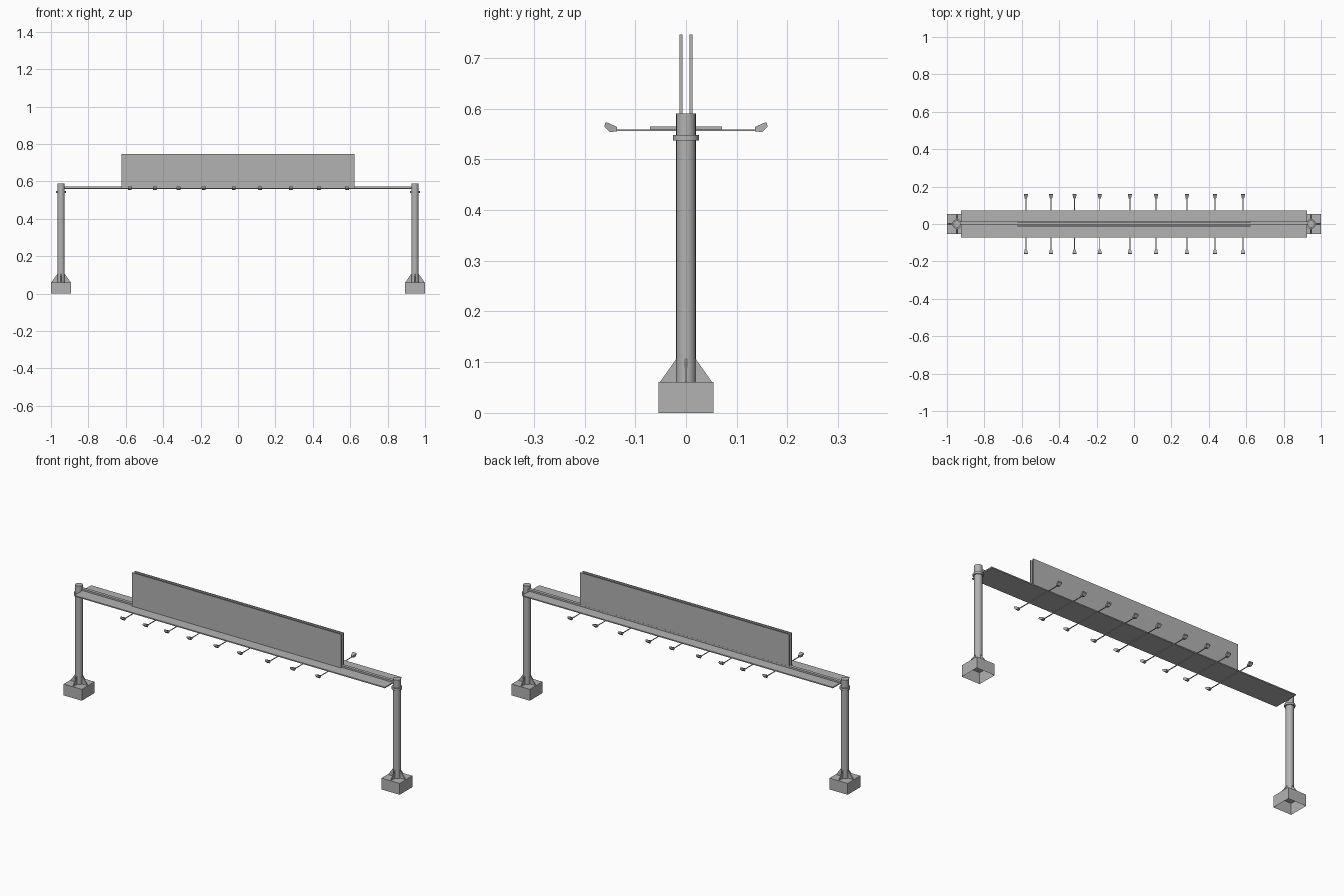
import bpy, bmesh, math
from mathutils import Matrix, Vector

if "Cube" in bpy.data.objects:
    bpy.data.objects.remove(bpy.data.objects["Cube"], do_unlink=True)

GREY = (0.45, 0.45, 0.45, 1)
steel = bpy.data.materials.new("grey_steel")
steel.use_nodes = True
steel.diffuse_color = GREY
steel.node_tree.nodes["Principled BSDF"].inputs["Base Color"].default_value = GREY


def finish(bm, name, smooth=False):
    bmesh.ops.recalc_face_normals(bm, faces=bm.faces)
    mesh = bpy.data.meshes.new(name)
    bm.to_mesh(mesh)
    bm.free()
    mesh.materials.append(steel)
    obj = bpy.data.objects.new(name, mesh)
    bpy.context.collection.objects.link(obj)
    if smooth:
        bpy.ops.object.select_all(action="DESELECT")
        obj.select_set(True)
        bpy.context.view_layer.objects.active = obj
        bpy.ops.object.shade_smooth_by_angle(angle=math.radians(35))
    return obj


def box(name, lo, hi, open_bottom=False):
    lo, hi = Vector(lo), Vector(hi)
    bm = bmesh.new()
    mat = Matrix.Translation((lo + hi) / 2) @ Matrix.Diagonal((*(hi - lo), 1))
    bmesh.ops.create_cube(bm, size=1, matrix=mat)
    if open_bottom:
        bm.normal_update()
        down = [f for f in bm.faces if f.normal.z < -0.9]
        bmesh.ops.delete(bm, geom=down, context="FACES_ONLY")
    return finish(bm, name)


def cylinder(name, x, radius, z0, z1, sides=20):
    bm = bmesh.new()
    bmesh.ops.create_cone(bm, cap_ends=True, segments=sides, radius1=radius, radius2=radius,
                          depth=z1 - z0, matrix=Matrix.Translation((x, 0, (z0 + z1) / 2)))
    return finish(bm, name, smooth=True)


def loft(name, profile, place):
    """Join two copies of a (distance, height, half width) profile, one on each side."""
    bm = bmesh.new()
    sides = [[bm.verts.new(place @ Vector((s * w, d, h))) for d, h, w in profile] for s in (-1, 1)]
    for ring in sides:
        bm.faces.new(ring)
    n = len(profile)
    for i in range(n):
        j = (i + 1) % n
        bm.faces.new((sides[0][i], sides[0][j], sides[1][j], sides[1][i]))
    return finish(bm, name)


# Posts with footings, collars and gussets
GUSSET = [(0.012, 0.06, 0.002), (0.052, 0.06, 0.002), (0.018, 0.108, 0.002), (0.012, 0.108, 0.002)]
for side, sx in (("left", 1), ("right", -1)):
    x = sx * 0.946
    box(f"{side}_footing", (x - 0.054, -0.054, 0), (x + 0.054, 0.054, 0.061), open_bottom=True)
    cylinder(f"{side}_post", x, 0.0195, 0.06, 0.59)
    cylinder(f"{side}_collar", x, 0.026, 0.537, 0.548)
    for k in range(4):
        turn = Matrix.Translation((x, 0, 0)) @ Matrix.Rotation(k * math.pi / 2, 4, "Z")
        loft(f"{side}_gusset_{k + 1}", GUSSET, turn)

# Walkway and its central rail
box("walkway", (-0.924, -0.071, 0.559), (0.924, 0.071, 0.565))
box("central_rail", (-0.93, -0.004, 0.56), (0.93, 0.013, 0.574))

# Sign panels
for name, y in (("front_panel", -0.0095), ("back_panel", 0.0095)):
    box(name, (-0.622, y - 0.003, 0.563), (0.622, y + 0.003, 0.746))

# Lamps on arms, front and back
LAMP = [(0.136, 0.555, 0.006), (0.150, 0.554, 0.009), (0.161, 0.565, 0.011),
        (0.159, 0.573, 0.011), (0.154, 0.572, 0.010), (0.136, 0.564, 0.006)]
LAMP_X = (-0.578, -0.444, -0.318, -0.183, -0.022, 0.118, 0.283, 0.433, 0.583)
for i, x in enumerate(LAMP_X, 1):
    box(f"lamp_arm_{i}", (x - 0.002, -0.138, 0.556), (x + 0.002, 0.138, 0.559))
    for name, angle in (("back", 0), ("front", math.pi)):
        place = Matrix.Translation((x, 0, 0)) @ Matrix.Rotation(angle, 4, "Z")
        loft(f"{name}_lamp_{i}", LAMP, place)
